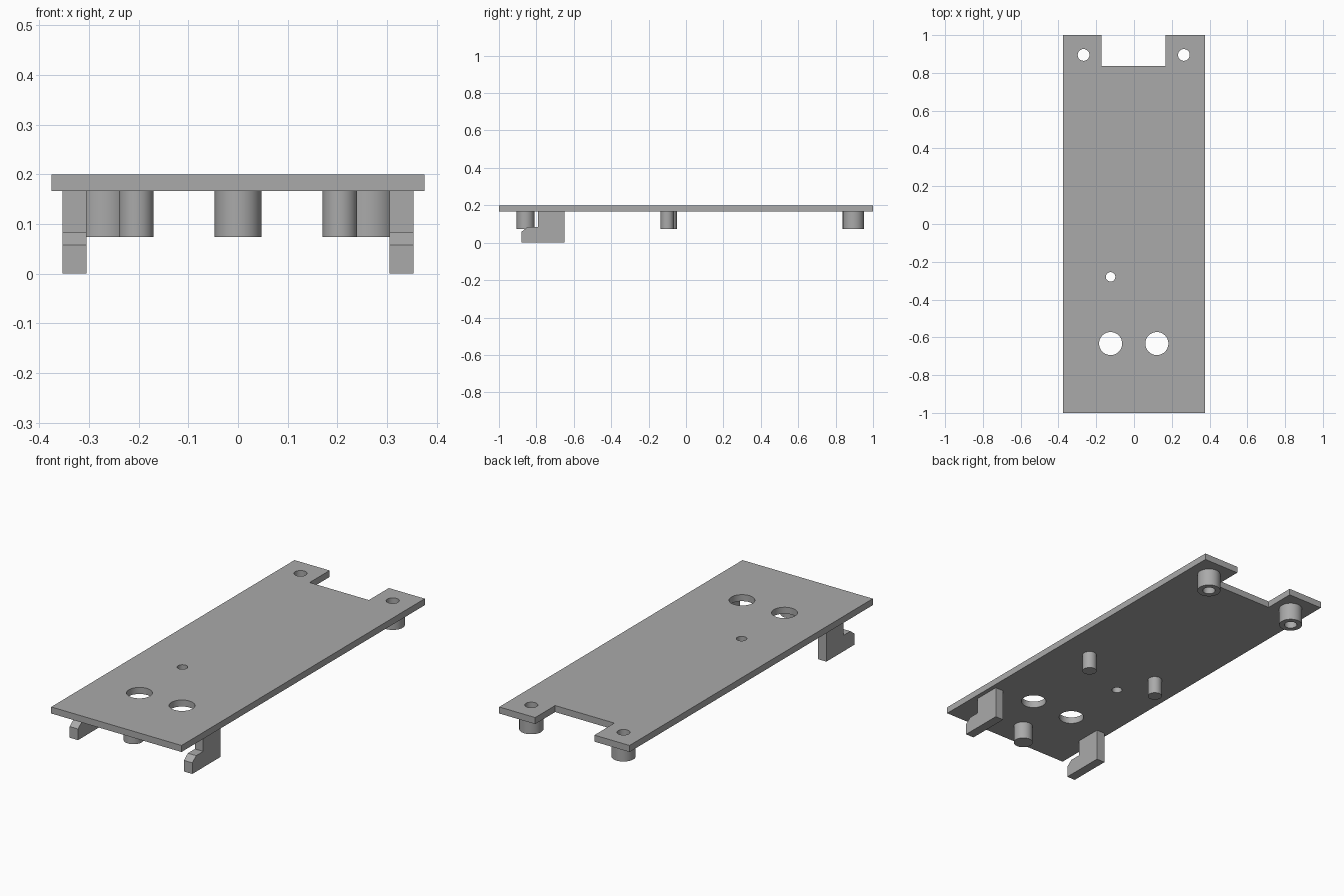
import bpy
import bmesh

cube = bpy.data.objects.get("Cube")
if cube:
    bpy.data.objects.remove(cube, do_unlink=True)

PLATE_BOTTOM, PLATE_TOP, PEG_BOTTOM = 0.166, 0.2, 0.074

grey = bpy.data.materials.new("plain grey")
grey.use_nodes = True
grey.diffuse_color = (0.4, 0.4, 0.4, 1)
grey.node_tree.nodes["Principled BSDF"].inputs["Base Color"].default_value = grey.diffuse_color


def prism(name, outline, offset):
    """Extrude a closed outline of 3D points along an offset."""
    bm = bmesh.new()
    face = bm.faces.new([bm.verts.new(p) for p in outline])
    extruded = bmesh.ops.extrude_face_region(bm, geom=[face], use_keep_orig=True)
    moved = [g for g in extruded["geom"] if isinstance(g, bmesh.types.BMVert)]
    bmesh.ops.translate(bm, verts=moved, vec=offset)
    bmesh.ops.recalc_face_normals(bm, faces=bm.faces)
    mesh = bpy.data.meshes.new(name)
    bm.to_mesh(mesh)
    bm.free()
    mesh.materials.append(grey)
    obj = bpy.data.objects.new(name, mesh)
    bpy.context.collection.objects.link(obj)
    return obj


def cylinder(name, x, y, radius, low, high):
    bpy.ops.mesh.primitive_cylinder_add(
        vertices=48, radius=radius, depth=high - low, location=(x, y, (low + high) / 2))
    obj = bpy.context.object
    obj.name = name
    obj.data.materials.append(grey)
    return obj


def drill(obj, x, y, radius):
    """Cut a round vertical hole right through an object."""
    cutter = cylinder("drill", x, y, radius, -0.1, 0.3)
    cut = obj.modifiers.new("hole", "BOOLEAN")
    cut.operation, cut.solver, cut.object = "DIFFERENCE", "EXACT", cutter
    graph = bpy.context.evaluated_depsgraph_get()
    obj.data = bpy.data.meshes.new_from_object(obj.evaluated_get(graph))
    obj.modifiers.clear()
    bpy.data.objects.remove(cutter, do_unlink=True)


def smooth(obj):
    bpy.ops.object.select_all(action="DESELECT")
    obj.select_set(True)
    bpy.context.view_layer.objects.active = obj
    bpy.ops.object.shade_smooth_by_angle(angle=0.6)


# Flat plate with a notch in its back edge
w, notch_l, notch_r, notch_y = 0.375, -0.173, 0.168, 0.836
outline = [(-w, -1), (w, -1), (w, 1), (notch_r, 1), (notch_r, notch_y),
           (notch_l, notch_y), (notch_l, 1), (-w, 1)]
plate = prism("plate", [(x, y, PLATE_BOTTOM) for x, y in outline],
              (0, 0, PLATE_TOP - PLATE_BOTTOM))

# Two large holes and one small hole
for x, y, r in [(-0.124, -0.633, 0.061), (0.121, -0.633, 0.061), (-0.124, -0.28, 0.025)]:
    drill(plate, x, y, r)

# Hollow screw bosses under the back tabs, drilled through with the plate
for side, x in (("left", 0.264), ("right", -0.267)):
    boss = cylinder(side + "_screw_boss", x, 0.895, 0.057, PEG_BOTTOM, PLATE_BOTTOM)
    for part in (boss, plate):
        drill(part, x, 0.895, 0.031)
    smooth(boss)
smooth(plate)

# Solid pegs
for name, x, y, r in [("front_peg", 0, -0.858, 0.047),
                      ("left_middle_peg", 0.205, -0.1, 0.035),
                      ("right_middle_peg", -0.205, -0.083, 0.035)]:
    smooth(cylinder(name, x, y, r, PEG_BOTTOM, PLATE_BOTTOM))

# Hooked clips with a chamfered toe
profile = [(-0.65, 0), (-0.65, PLATE_BOTTOM), (-0.79, PLATE_BOTTOM), (-0.79, 0.083),
           (-0.848, 0.083), (-0.88, 0.058), (-0.88, 0)]
for side, x in (("left", 0.305), ("right", -0.353)):
    prism(side + "_clip", [(x, y, z) for y, z in profile], (0.048, 0, 0))
